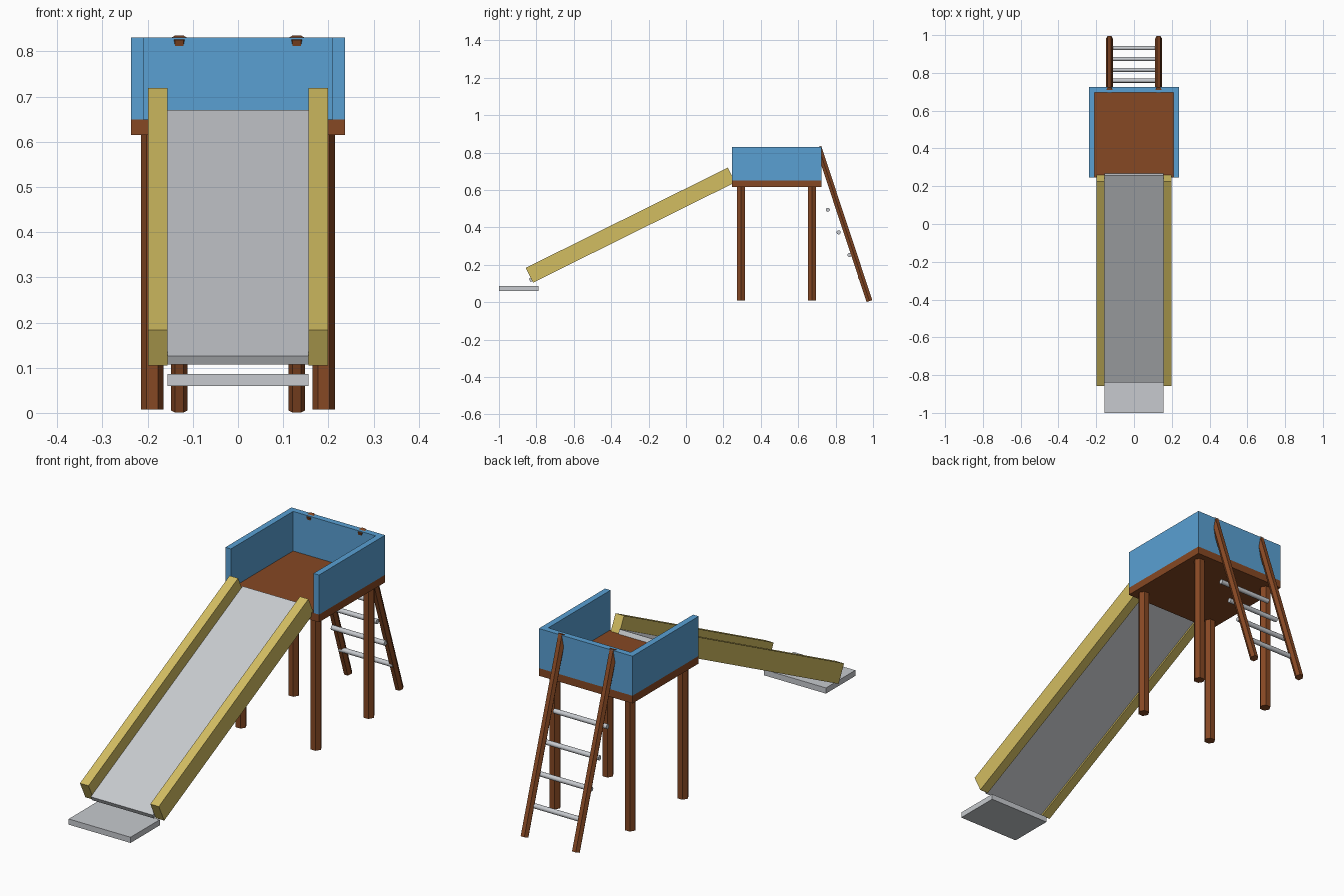
import bpy
import bmesh
from math import atan2, cos, pi, sin
from mathutils import Vector

if "Cube" in bpy.data.objects:
    bpy.data.objects.remove(bpy.data.objects["Cube"])


def material(name, rgb):
    m = bpy.data.materials.new(name)
    m.use_nodes = True
    m.diffuse_color = (*rgb, 1)
    m.node_tree.nodes["Principled BSDF"].inputs["Base Color"].default_value = (*rgb, 1)
    return m


BLUE = material("blue paint", (0.10, 0.35, 0.65))
YELLOW = material("yellow paint", (0.65, 0.51, 0.12))
GREY = material("grey metal", (0.57, 0.59, 0.62))
BROWN = material("brown wood", (0.24, 0.065, 0.017))


def add_object(name, bm, mat):
    bmesh.ops.recalc_face_normals(bm, faces=bm.faces[:])
    mesh = bpy.data.meshes.new(name)
    bm.to_mesh(mesh)
    bm.free()
    mesh.materials.append(mat)
    obj = bpy.data.objects.new(name, mesh)
    bpy.context.collection.objects.link(obj)
    return obj


def box(name, center, size, mat, tilt=0):
    bm = bmesh.new()
    bmesh.ops.create_cube(bm, size=1)
    bmesh.ops.scale(bm, vec=size, verts=bm.verts[:])
    obj = add_object(name, bm, mat)
    obj.location = center
    obj.rotation_euler.x = tilt
    return obj


def rod(name, start, end, radius, sides, mat, side_axis):
    """Prism between two points, with a corner pointing along side_axis."""
    start, end, u = Vector(start), Vector(end), Vector(side_axis)
    v = (end - start).normalized().cross(u)
    bm = bmesh.new()
    rings = []
    for p in (start, end):
        angles = [2 * pi * i / sides for i in range(sides)]
        rings.append([bm.verts.new(p + radius * (cos(a) * u + sin(a) * v)) for a in angles])
    for i in range(sides):
        j = (i + 1) % sides
        bm.faces.new((rings[0][i], rings[0][j], rings[1][j], rings[1][i]))
    for ring in rings:
        bm.faces.new(ring)
    return add_object(name, bm, mat)


X_AXIS, Z_AXIS = (1, 0, 0), (0, 0, 1)
SLOPE = atan2(0.536, 1.081)

# Platform deck and back wall
box("deck", (0, 0.486, 0.632), (0.474, 0.478, 0.035), BROWN)
box("back_wall", (0, 0.711, 0.74), (0.418, 0.028, 0.181), BLUE)

for side, s in (("left", 1), ("right", -1)):
    # Side walls and legs
    box(f"{side}_wall", (s * 0.223, 0.486, 0.74), (0.028, 0.478, 0.181), BLUE)
    for place, y in (("front", 0.293), ("back", 0.674)):
        rod(f"{place}_{side}_leg", (s * 0.19, y, 0.008), (s * 0.19, y, 0.62),
            0.025, 6, BROWN, X_AXIS)
    # Ladder rails and slide rails
    rod(f"{side}_ladder_rail", (s * 0.13, 0.981, 0.0055), (s * 0.13, 0.708, 0.83),
        0.0185, 6, BROWN, X_AXIS)
    box(f"{side}_slide_rail", (s * 0.178, -0.297, 0.412), (0.043, 1.207, 0.088),
        YELLOW, SLOPE)

# Ladder rungs
for i in range(4):
    y, z = 0.931 - 0.0575 * i, 0.131 + 0.121 * i
    rung = rod(f"rung_{i + 1}", (-0.135, y, z), (0.135, y, z), 0.011, 12, GREY, Z_AXIS)
    for face in rung.data.polygons:
        face.use_smooth = len(face.vertices) == 4

# Slide bed and landing pad
box("slide_bed", (0, -0.287, 0.389), (0.313, 1.225, 0.021), GREY, SLOPE)
box("landing_pad", (0, -0.894, 0.073), (0.313, 0.212, 0.026), GREY)
